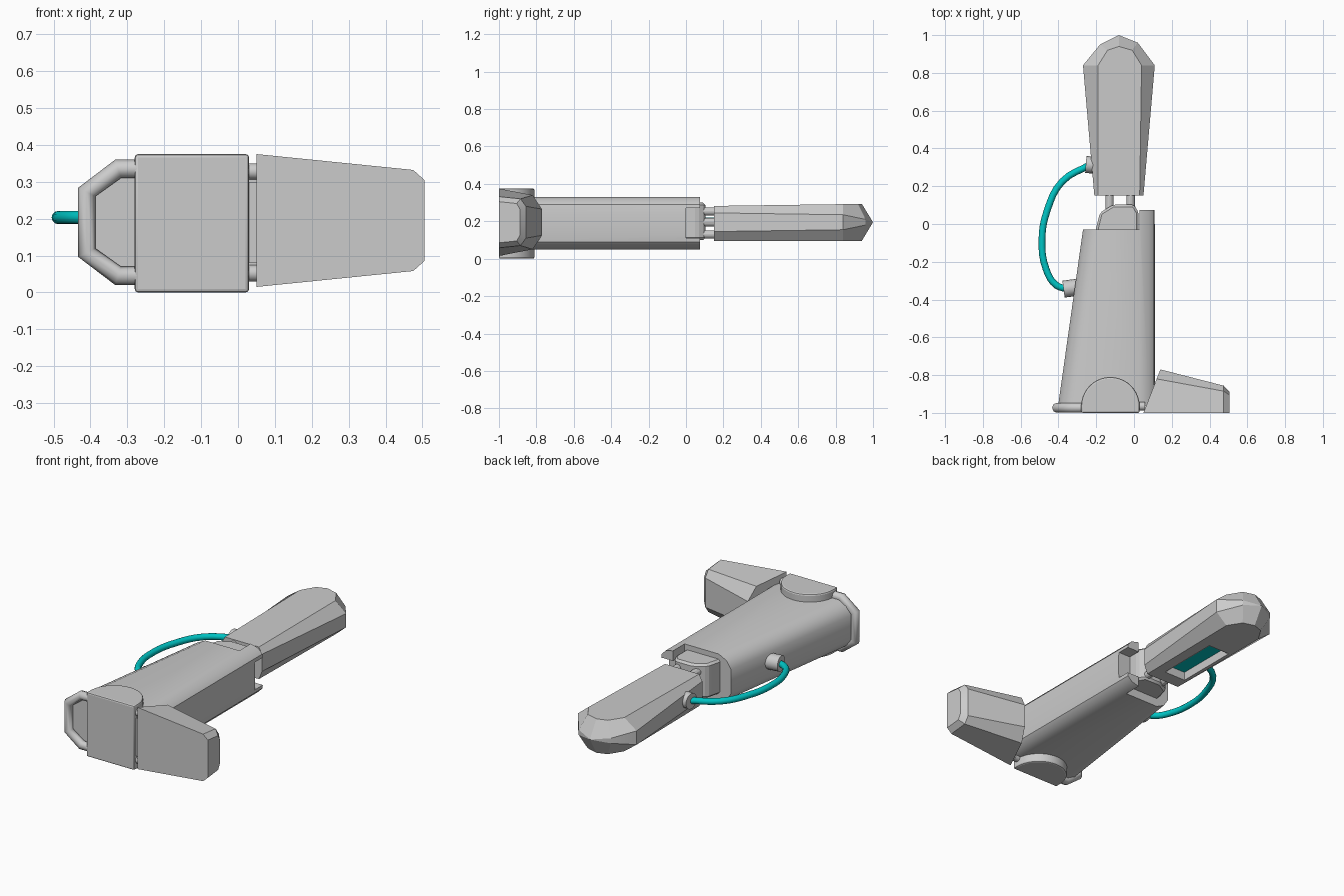
import bpy, bmesh, math
from mathutils import Vector

if "Cube" in bpy.data.objects:
    bpy.data.objects.remove(bpy.data.objects["Cube"])

ZC = 0.19  # mid-plane of the leg


def material(name, rgb):
    m = bpy.data.materials.new(name)
    m.diffuse_color = (*rgb, 1)
    m.use_nodes = True
    m.node_tree.nodes["Principled BSDF"].inputs["Base Color"].default_value = m.diffuse_color
    return m


TEAL = material("teal", (0.0, 0.55, 0.55))
WHITE = material("white", (0.95, 0.95, 0.95))


def finish(name, bm, angle=25, mat=None):
    bmesh.ops.recalc_face_normals(bm, faces=bm.faces)
    me = bpy.data.meshes.new(name)
    bm.to_mesh(me)
    bm.free()
    ob = bpy.data.objects.new(name, me)
    bpy.context.collection.objects.link(ob)
    if mat:
        me.materials.append(mat)
    smooth(ob, angle)
    return ob


def smooth(ob, angle=25):
    bpy.ops.object.select_all(action='DESELECT')
    ob.select_set(True)
    bpy.context.view_layer.objects.active = ob
    bpy.ops.object.shade_smooth_by_angle(angle=math.radians(angle))


def loft(name, rings, angle=25):
    bm = bmesh.new()
    loops = [[bm.verts.new(p) for p in r] for r in rings]
    n = len(loops[0])
    for a, b in zip(loops, loops[1:]):
        for i in range(n):
            j = (i + 1) % n
            bm.faces.new((a[i], a[j], b[j], b[i]))
    bm.faces.new(loops[0])
    bm.faces.new(loops[-1])
    bmesh.ops.remove_doubles(bm, verts=bm.verts, dist=1e-4)
    return finish(name, bm, angle)


def box(name, lo, hi, mat=None):
    bm = bmesh.new()
    bmesh.ops.create_cube(bm, size=1)
    for v in bm.verts:
        v.co = [(l + h) / 2 + c * (h - l) for l, h, c in zip(lo, hi, v.co)]
    return finish(name, bm, mat=mat)


def rod(name, p, q, r, n=16):
    p, q = Vector(p), Vector(q)
    bm = bmesh.new()
    bmesh.ops.create_cone(bm, cap_ends=True, segments=n, radius1=r, radius2=r, depth=(q - p).length)
    ob = finish(name, bm)
    ob.location = (p + q) / 2
    ob.rotation_euler = (q - p).to_track_quat('Z', 'Y').to_euler()
    return ob


def apply(ob, mod):
    bpy.context.view_layer.objects.active = ob
    bpy.ops.object.modifier_apply(modifier=mod.name)


def cut(ob, lo, hi):
    cutter = box("cutter", lo, hi)
    cutter.hide_render = True
    m = ob.modifiers.new("cut", 'BOOLEAN')
    m.operation, m.object, m.solver = 'DIFFERENCE', cutter, 'EXACT'
    apply(ob, m)
    bpy.data.objects.remove(cutter)


def bevel(ob, w, seg=2):
    m = ob.modifiers.new("bevel", 'BEVEL')
    m.width, m.segments, m.limit_method = w, seg, 'ANGLE'
    apply(ob, m)
    smooth(ob, 30)


def pipe(name, pts, r, kind='POLY', res=4, mat=None):
    cu = bpy.data.curves.new(name, 'CURVE')
    cu.dimensions = '3D'
    cu.bevel_depth, cu.bevel_resolution, cu.use_fill_caps = r, res, True
    sp = cu.splines.new(kind)
    if kind == 'BEZIER':
        sp.bezier_points.add(len(pts) - 1)
        for b, p in zip(sp.bezier_points, pts):
            b.co = p
            b.handle_left_type = b.handle_right_type = 'AUTO'
        sp.resolution_u = 4
    else:
        sp.points.add(len(pts) - 1)
        for s, p in zip(sp.points, pts):
            s.co = (*p, 1)
    ob = bpy.data.objects.new(name, cu)
    bpy.context.collection.objects.link(ob)
    if mat:
        cu.materials.append(mat)
    return ob


# thigh: outer outline at mid height, inset outline on the flat faces
outer = [(-.21, .15), (-.27, .84), (-.18, .95), (-.08, 1), (.02, .96), (.11, .84), (.05, .15)]
inner = [(-.19, .15), (-.19, .84), (-.14, .92), (-.08, .94), (-.01, .92), (.04, .84), (.03, .15)]
side = [.05, .04, .015, 0, .015, .04, .05]
zb = .095
thigh = loft("thigh", [
    [(x, y, zb) for x, y in inner],
    [(x, y, .195 - h) for (x, y), h in zip(outer, side)],
    [(x, y, .195 + h) for (x, y), h in zip(outer, side)],
    [(x, y, .282 + .014 * (y - .15)) for x, y in inner]])

# recessed teal panel on the inner side of the thigh
cut(thigh, (-.17, .23, 0), (-.03, .61, .15))
smooth(thigh)
box("thigh_panel", (-.168, .232, .142), (-.032, .608, .152), TEAL)
bm = bmesh.new()
vs = [[bm.verts.new((x, y, z)) for x, y in ((-.167, .233), (-.033, .233), (-.033, .607), (-.167, .607))]
      for z in (zb, .145)]
for i in range(4):
    j = (i + 1) % 4
    bm.faces.new((vs[0][i], vs[0][j], vs[1][j], vs[1][i]))
liner = finish("panel_surround", bm, mat=WHITE)
liner.data.flip_normals()

# knee block and the rods that join it to the thigh
prof = [(-.2, -.06), (-.2, -.02), (-.18, .06), (-.11, .103), (0, .103), (.025, .06), (.025, -.06)]
bevel(loft("knee_block", [[(x, y, z) for x, y in prof] for z in (.1, .3)]), .012, 1)
for x in (-.13, -.018):
    for z in (.13, .195, .253):
        rod("knee_rod", (x, .05, z), (x, .2, z), .022, 12)


# shin: rounded section growing towards the heel, with two prongs at the knee
def shin_ring(y):
    b = -.27 - .13 * (-.03 - y) / .92
    half = [(b, .07), (b + .03, .115), (b + .08, .14), (.03, .14), (.08, .127), (.105, .1), (.11, .06)]
    return [(x, y, ZC + z) for x, z in half] + [(x, y, ZC - z) for x, z in reversed(half)]


shin = loft("shin", [shin_ring(-.96), shin_ring(.075)], 35)
cut(shin, (-.6, -.03, -.1), (.03, .3, .6))
cut(shin, (-.01, 0, .11), (.3, .3, .27))
smooth(shin, 35)

# ankle: half drum with a flat sole
arc = [(-.125 + .155 * math.cos(math.pi * i / 20), -.965 + .155 * math.sin(math.pi * i / 20)) for i in range(21)]
arc = [(.03, -1)] + arc + [(-.28, -1)]
bevel(loft("ankle", [[(x, y, z) for x, y in arc] for z in (0, .375)]), .009)


# toe block tapering forwards and upwards
def toe_ring(half):
    return [(x, y, .195 + z) for x, y, z in half] + [(x, y, .195 - z) for x, y, z in reversed(half)]


loft("toe", [toe_ring([(.05, -1, .18), (.12, -.82, .145), (.14, -.77, .07)]),
             toe_ring([(.475, -1, .137), (.475, -.885, .125), (.475, -.856, .085)]),
             toe_ring([(.505, -1, .11), (.505, -.905, .1), (.505, -.888, .07)])])

# pins between ankle and toe, same on both sides
for s in (-1, 1):
    rod("toe_pin", (.0, -.965, ZC + s * .138), (.058, -.965, ZC + s * .138), .022)
box("toe_link", (.01, -.985, .08), (.075, -.9, .30))

# heel loop
loop = [(-.25, .335), (-.325, .335), (-.41, .272), (-.41, .108), (-.325, .045), (-.25, .045)]
pipe("heel_loop", [(x, -.973, z) for x, z in loop], .026, res=2)

# cable with a socket at each end
rod("thigh_socket", (-.255, .315, .203), (-.19, .31, .203), .045)
rod("shin_socket", (-.373, -.345, .203), (-.30, -.335, .203), .045)
pipe("cable", [(-.23, .315, .203), (-.38, .225, .203), (-.46, .07, .203), (-.487, -.08, .203),
               (-.465, -.24, .203), (-.41, -.325, .203), (-.34, -.345, .203)], .018, 'BEZIER', mat=TEAL)
